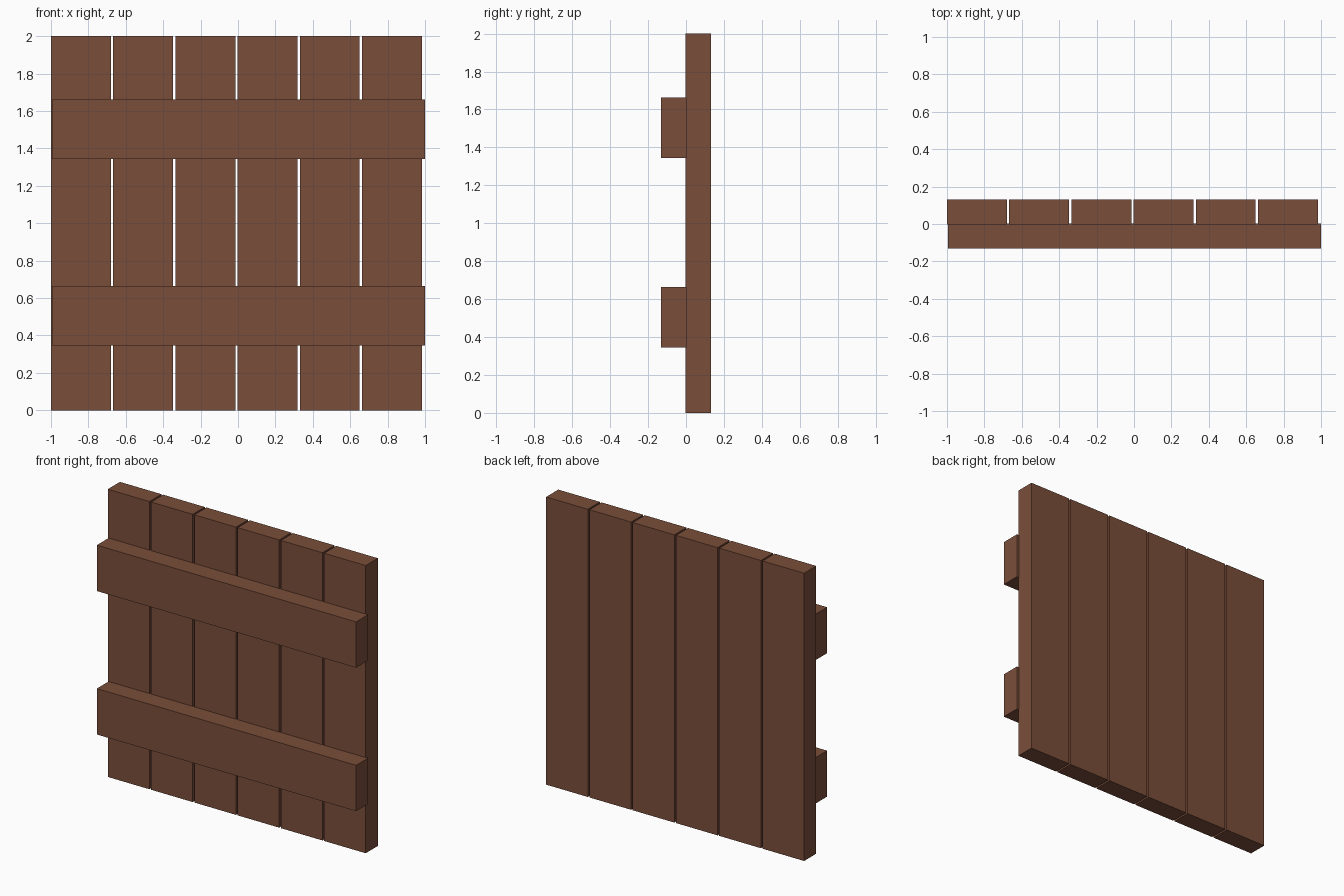
import bpy

if "Cube" in bpy.data.objects:
    bpy.data.objects.remove(bpy.data.objects["Cube"])

wood = bpy.data.materials.new("brown_wood")
wood.diffuse_color = (0.195, 0.076, 0.042, 1.0)
wood.use_nodes = True
wood.node_tree.nodes["Principled BSDF"].inputs["Base Color"].default_value = wood.diffuse_color


def board(name, low, high):
    """Box spanning two opposite corners."""
    centre = [(a + b) / 2 for a, b in zip(low, high)]
    bpy.ops.mesh.primitive_cube_add(size=1, location=centre)
    obj = bpy.context.object
    obj.name = name
    obj.scale = [b - a for a, b in zip(low, high)]
    bpy.ops.object.transform_apply(location=False, rotation=False, scale=True)
    obj.data.materials.append(wood)
    return obj


# Six upright planks with narrow gaps
for i in range(6):
    x = -1.0 + i * 0.3327
    board(f"plank_{i + 1}", (x, -0.002, 0.0), (x + 0.32, 0.131, 2.0))

# Two cross rails on the front, set slightly to the right
for name, z in (("lower_rail", 0.346), ("upper_rail", 1.343)):
    board(name, (-0.994, -0.131, z), (1.0, 0.002, z + 0.319))
